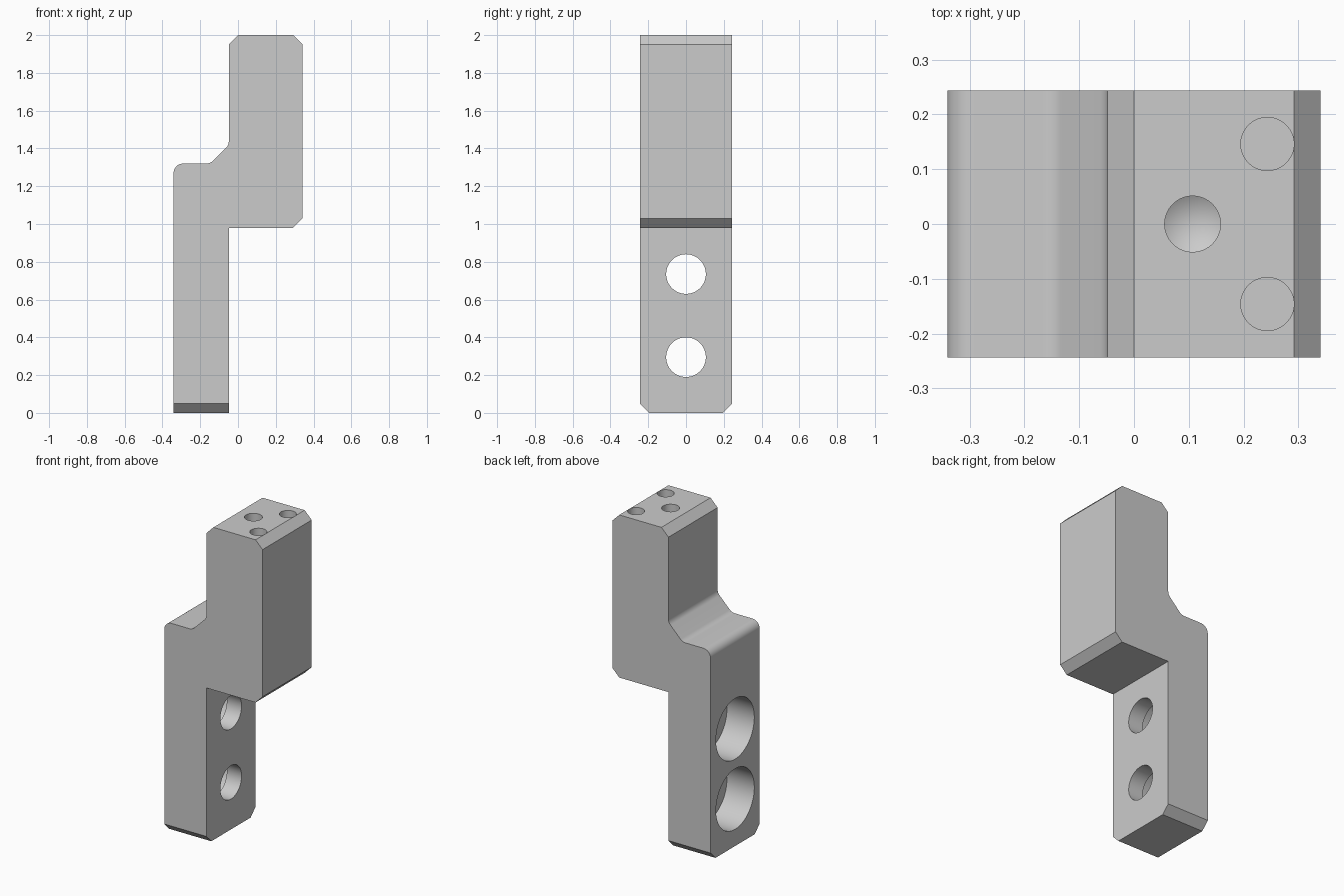
import bpy, bmesh, math
from mathutils import Vector

if "Cube" in bpy.data.objects:
    bpy.data.objects.remove(bpy.data.objects["Cube"])

U = 0.0487          # chamfer / module size
HALF_Y = 5 * U
X0, X1, X2 = -7 * U, -U, 7 * U

grey = bpy.data.materials.new("plain grey")
grey.diffuse_color = (0.6, 0.6, 0.6, 1)
grey.use_nodes = True
grey.node_tree.nodes["Principled BSDF"].inputs["Base Color"].default_value = grey.diffuse_color


def fillet(prev, corner, nxt, r, n=8):
    """Points of an arc rounding one profile corner."""
    p, c, q = Vector(prev), Vector(corner), Vector(nxt)
    a, b = (p - c).normalized(), (q - c).normalized()
    half = a.angle(b) / 2
    centre = c + (a + b).normalized() * (r / math.sin(half))
    s = c + a * (r / math.tan(half)) - centre
    e = c + b * (r / math.tan(half)) - centre
    return [tuple(centre + s.lerp(e, i / n).normalized() * r) for i in range(n + 1)]


def make_object(name, bm):
    bmesh.ops.recalc_face_normals(bm, faces=bm.faces[:])
    me = bpy.data.meshes.new(name)
    bm.to_mesh(me)
    bm.free()
    me.materials.append(grey)
    ob = bpy.data.objects.new(name, me)
    bpy.context.scene.collection.objects.link(ob)
    return ob


def turned_cutter(name, rings, origin, axis, n=64):
    """Solid of revolution from (radius, distance along axis) rings."""
    bm = bmesh.new()
    rot = Vector((0, 0, 1)).rotation_difference(Vector(axis))
    loops = []
    for r, t in rings:
        if r == 0:
            loops.append([bm.verts.new(Vector(origin) + rot @ Vector((0, 0, t)))])
        else:
            loops.append([bm.verts.new(Vector(origin) + rot @ Vector(
                (r * math.cos(2 * math.pi * i / n), r * math.sin(2 * math.pi * i / n), t)))
                for i in range(n)])
    for a, b in zip(loops, loops[1:]):
        for i in range(n):
            j = (i + 1) % n
            bm.faces.new((a[i], a[j], b[0]) if len(b) == 1 else (a[i], a[j], b[j], b[i]))
    for end in (loops[0], loops[-1]):
        if len(end) > 1:
            bm.faces.new(end)
    ob = make_object(name, bm)
    ob.hide_render = True
    return ob


def drill(ob, cut):
    """Subtract a cutter, then discard it."""
    mod = ob.modifiers.new("hole", 'BOOLEAN')
    mod.operation = 'DIFFERENCE'
    mod.solver = 'EXACT'
    mod.object = cut
    bpy.context.view_layer.update()
    dg = bpy.context.evaluated_depsgraph_get()
    result = bpy.data.meshes.new_from_object(ob.evaluated_get(dg))
    ob.modifiers.clear()
    if len(result.polygons) > 0:
        ob.data = result
    bpy.data.objects.remove(cut)


# stepped bracket profile (x, z) with rounded shoulder
a, b, c, d, e = (X0, 0), (X0, 1.32), (-0.147, 1.32), (X1, 1.418), (X1, 2 - U)
profile = [a] + fillet(a, b, c, 0.05) + fillet(b, c, d, 0.05) + fillet(c, d, e, 0.05)
profile += [e, (0, 2), (6 * U, 2), (X2, 2 - U), (X2, 0.98 + U),
            (6 * U, 0.98), (X1, 0.98), (X1, 0)]
bm = bmesh.new()
near = [bm.verts.new((x, -HALF_Y, z)) for x, z in profile]
far = [bm.verts.new((x, HALF_Y, z)) for x, z in profile]
bm.faces.new(near)
bm.faces.new(far[::-1])
for i in range(len(near)):
    j = (i + 1) % len(near)
    bm.faces.new((near[j], near[i], far[i], far[j]))
bmesh.ops.recalc_face_normals(bm, faces=bm.faces[:])

# chamfers on the foot
foot = [ed for ed in bm.edges if all(v.co.z < 1e-4 for v in ed.verts)
        and abs(ed.verts[0].co.y - ed.verts[1].co.y) < 1e-4]
bmesh.ops.bevel(bm, geom=foot, offset=U, segments=1, affect='EDGES')
bracket = make_object("stepped_bracket", bm)

# counterbored mounting holes
for z in (0.295, 0.735):
    drill(bracket, turned_cutter("counterbore_cutter", [
        (0.19, -0.1), (0.19, 0.19), (0.105, 0.19), (0.105, 0.34)], (X0, 0, z), (1, 0, 0)))
# flat dowel holes and one drilled hole with a conical end
for y in (-3 * U, 3 * U):
    drill(bracket, turned_cutter("dowel_hole_cutter", [
        (0.0485, -0.1), (0.0485, 0.3)], (5 * U, y, 2), (0, 0, -1)))
drill(bracket, turned_cutter("drilled_hole_cutter", [
    (0.051, -0.1), (0.051, 0.3), (0, 0.33)], (0.107, 0, 2), (0, 0, -1)))

bpy.context.view_layer.objects.active = bracket
bracket.select_set(True)
bpy.ops.object.shade_smooth_by_angle(angle=math.radians(25))
